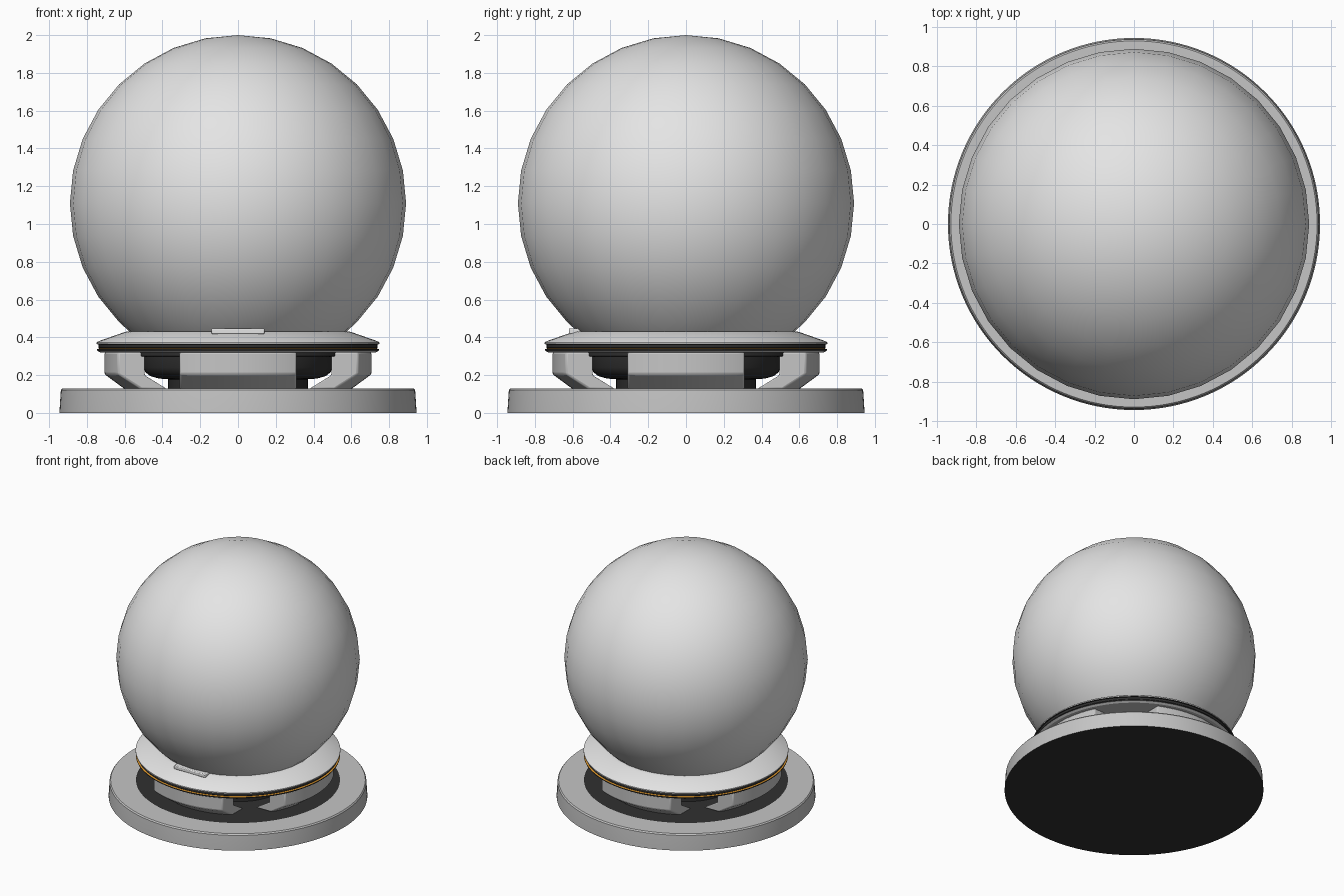
import bpy, bmesh, math
from math import sin, cos, pi, sqrt, radians

if "Cube" in bpy.data.objects:
    bpy.data.objects.remove(bpy.data.objects["Cube"])

def mat(name, c):
    m = bpy.data.materials.new(name)
    m.diffuse_color = (*c, 1)
    m.use_nodes = True
    m.node_tree.nodes["Principled BSDF"].inputs["Base Color"].default_value = m.diffuse_color
    return m

LIGHT = mat("light_grey", (0.78, 0.78, 0.78))
GREY = mat("mid_grey", (0.56, 0.56, 0.56))
DARK = mat("near_black", (0.03, 0.03, 0.03))
ORANGE = mat("orange", (0.9, 0.38, 0.03))

def finish(name, bm, mats, angle=30):
    bmesh.ops.recalc_face_normals(bm, faces=bm.faces)
    me = bpy.data.meshes.new(name)
    bm.to_mesh(me)
    bm.free()
    ob = bpy.data.objects.new(name, me)
    bpy.context.collection.objects.link(ob)
    for m in mats:
        me.materials.append(m)
    bpy.ops.object.select_all(action='DESELECT')
    ob.select_set(True)
    bpy.context.view_layer.objects.active = ob
    bpy.ops.object.shade_smooth_by_angle(angle=radians(angle))
    return ob

def lathe(name, profile, mats, seg=96, bands=None, angle=30):
    """Spin (radius, z) points; bands gives the material index of each span."""
    bm = bmesh.new()
    rings = []
    for r, z in profile:
        n = 1 if r == 0 else seg
        rings.append([bm.verts.new((r * cos(2 * pi * i / seg), r * sin(2 * pi * i / seg), z))
                      for i in range(n)])
    for k, (a, b) in enumerate(zip(rings, rings[1:])):
        for i in range(seg):
            j = (i + 1) % seg
            vs = [a[i % len(a)], a[j % len(a)], b[j % len(b)], b[i % len(b)]]
            f = bm.faces.new(list(dict.fromkeys(vs)))
            f.material_index = bands[k] if bands else 0
    return finish(name, bm, mats, angle)

# base plate: grey rim, dark inset top and dark underside
lathe("base_plate", [(0, 0), (0.945, 0), (0.945, 0.01), (0.938, 0.12), (0.93, 0.13),
                     (0.745, 0.13), (0.74, 0.127), (0, 0.127)],
      [GREY, DARK], 128, [1, 0, 0, 0, 0, 1, 1])

# dark bowl and stem hidden between the legs
lathe("inner_bowl", [(0, 0.125), (0.37, 0.125), (0.37, 0.178), (0.42, 0.182), (0.465, 0.195),
                     (0.49, 0.215), (0.5, 0.24), (0.5, 0.295), (0.6, 0.3), (0.6, 0.325),
                     (0, 0.325)], [DARK])

# four bent legs with curved outer faces and flat ends
def leg(name, turn):
    prof = [(0.707, 0.322), (0.707, 0.205), (0.598, 0.125),
            (0.48, 0.125), (0.58, 0.2), (0.58, 0.322)]
    bm = bmesh.new()
    n, w = 16, 0.31
    rows = []
    for i in range(n + 1):
        y = -w + 2 * w * i / n
        row = []
        for r, z in prof:
            x = sqrt(r * r - y * y)
            row.append(bm.verts.new((x * cos(turn) - y * sin(turn),
                                     x * sin(turn) + y * cos(turn), z)))
        rows.append(row)
    for a, b in zip(rows, rows[1:]):
        for k in range(6):
            m = (k + 1) % 6
            bm.faces.new((a[k], a[m], b[m], b[k]))
    bm.faces.new(rows[0])
    bm.faces.new(rows[-1])
    ob = finish(name, bm, [GREY])
    bev = ob.modifiers.new("soft_edges", 'BEVEL')
    bev.width = 0.01
    bev.segments = 2
    bev.limit_method = 'ANGLE'

for i, side in enumerate(("right", "back", "left", "front")):
    leg(side + "_leg", i * pi / 2)

# collar: sloped light top, dark groove with a thin orange ring, light lower lip
lathe("collar", [(0, 0.432), (0.585, 0.432), (0.6, 0.428), (0.74, 0.379), (0.748, 0.373),
                 (0.748, 0.364), (0.738, 0.362), (0.738, 0.345), (0.734, 0.341),
                 (0.746, 0.337), (0.746, 0.33), (0.73, 0.32), (0, 0.32)],
      [LIGHT, DARK, ORANGE, GREY], 96,
      [0, 0, 0, 0, 0, 1, 1, 1, 2, 1, 3, 3])

# small tab at the front of the collar
bm = bmesh.new()
bmesh.ops.create_cube(bm, size=1)
for v in bm.verts:
    v.co.x *= 0.28
    v.co.y = v.co.y * 0.08 - 0.58
    v.co.z = v.co.z * 0.03 + 0.433
tab = finish("front_tab", bm, [LIGHT])
bev = tab.modifiers.new("soft_edges", 'BEVEL')
bev.width = 0.006
bev.segments = 2

# globe: 32-sided ball cut flat where it meets the collar
R, CZ = 0.89, 1.11
pts = [(0, CZ + R)] + [(R * sin(k * pi / 16), CZ + R * cos(k * pi / 16)) for k in range(1, 13)]
pts += [(0.574, 0.43), (0, 0.43)]
lathe("globe", pts, [LIGHT], 32)
